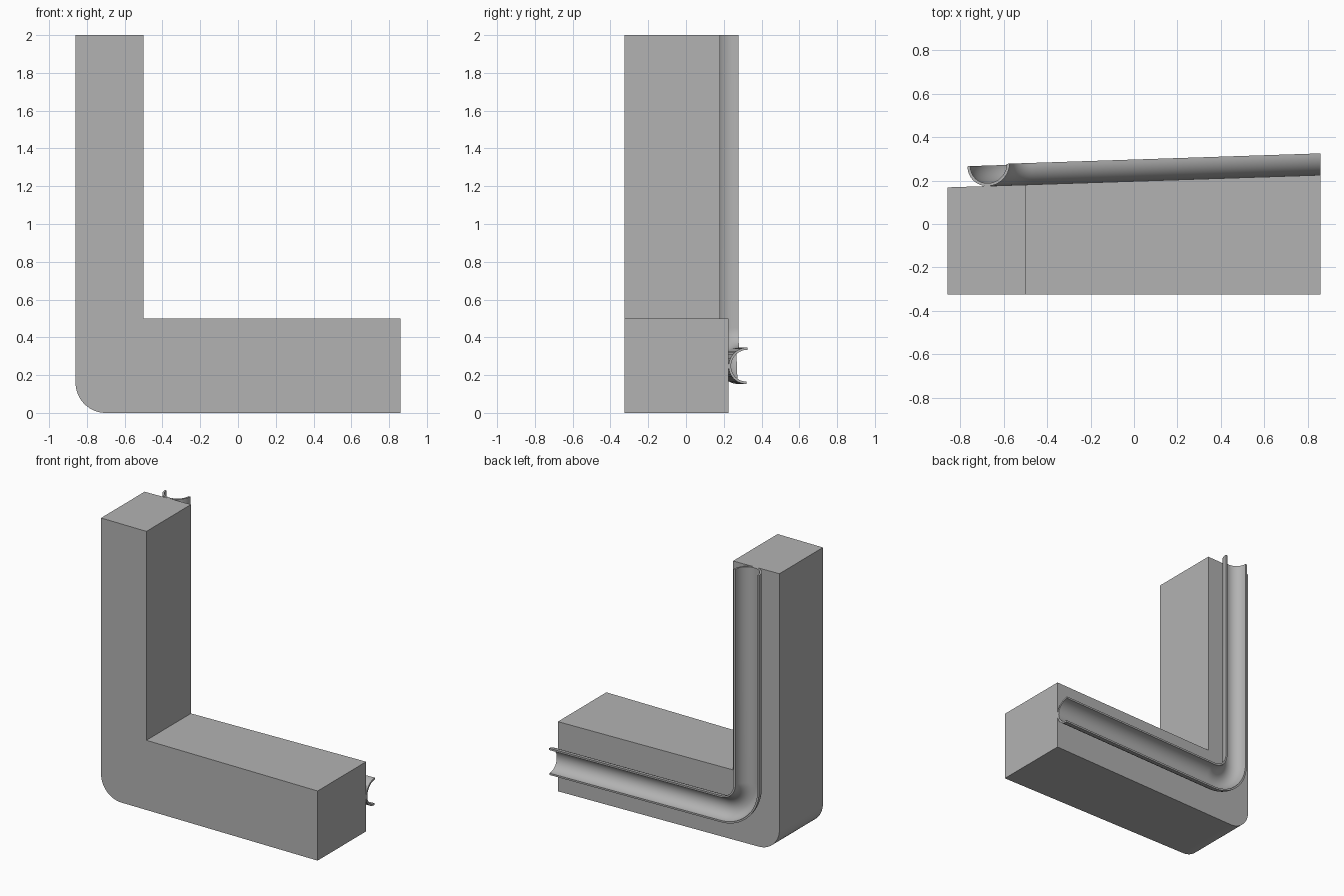
import bpy, bmesh, math
from mathutils import Vector

cube = bpy.data.objects.get("Cube")
if cube:
    bpy.data.objects.remove(cube, do_unlink=True)

grey = bpy.data.materials.new("plain grey")
grey.use_nodes = True
colour = (0.45, 0.45, 0.45, 1)
grey.diffuse_color = colour
grey.node_tree.nodes["Principled BSDF"].inputs["Base Color"].default_value = colour

LEFT, RIGHT, TOP = -0.86, 0.86, 2.0
FRONT, SLOPE, BACK_MID = -0.325, 0.033, 0.197


def back_y(x):
    """Depth of the slightly slanted back face."""
    return BACK_MID + SLOPE * x


def finish(name, bm):
    bmesh.ops.recalc_face_normals(bm, faces=bm.faces)
    mesh = bpy.data.meshes.new(name)
    bm.to_mesh(mesh)
    bm.free()
    obj = bpy.data.objects.new(name, mesh)
    bpy.context.collection.objects.link(obj)
    mesh.materials.append(grey)
    bpy.ops.object.select_all(action='DESELECT')
    obj.select_set(True)
    bpy.context.view_layer.objects.active = obj
    bpy.ops.object.shade_smooth_by_angle(angle=math.radians(35))


def arc(cx, cz, r, start, end, steps):
    angles = [math.radians(start + (end - start) * i / steps) for i in range(steps + 1)]
    return [(cx + r * math.cos(a), cz + r * math.sin(a)) for a in angles]


# L-shaped block with a rounded outer corner
outline = [(RIGHT, 0), (RIGHT, 0.5), (-0.5, 0.5), (-0.5, TOP), (LEFT, TOP)]
outline += arc(LEFT + 0.16, 0.16, 0.16, 180, 270, 16)
bm = bmesh.new()
front = [bm.verts.new((x, FRONT, z)) for x, z in outline]
back = [bm.verts.new((x, back_y(x), z)) for x, z in outline]
bm.faces.new(front)
bm.faces.new(back)
for i in range(len(outline)):
    j = (i + 1) % len(outline)
    bm.faces.new((front[i], front[j], back[j], back[i]))
finish("corner_block", bm)

# Half-pipe channel: thin open section swept down, round the bend and along
PIPE_X, PIPE_Z, BEND, R, WALL, ROLL = -0.67, 0.25, 0.2, 0.097, 0.013, 0.03
path = [(PIPE_X, TOP)]
path += arc(PIPE_X + BEND, PIPE_Z + BEND, BEND, 180, 270, 20)
path += [(RIGHT, PIPE_Z)]
section = arc(0, R, R, 180, 360, 24) + arc(0, R, R - WALL, 360, 180, 24)

bm = bmesh.new()
rings = []
for k, (x, z) in enumerate(path):
    turn = math.radians(90 * min(max((k - 1) / 20, 0), 1))
    side = Vector((math.cos(turn), math.sin(turn)))
    ring = []
    for u, depth in section:
        px, pz = x + side.x * u, z + side.y * u
        ring.append(bm.verts.new((px, back_y(px) + depth + ROLL * u, pz)))
    rings.append(ring)
for a, b in zip(rings, rings[1:]):
    for i in range(len(section)):
        j = (i + 1) % len(section)
        bm.faces.new((a[i], a[j], b[j], b[i]))
# End caps as strips of quads
half = len(section) // 2
for ring in (rings[0], rings[-1]):
    for i in range(half - 1):
        bm.faces.new((ring[i], ring[i + 1], ring[-2 - i], ring[-1 - i]))
finish("half_pipe_channel", bm)
